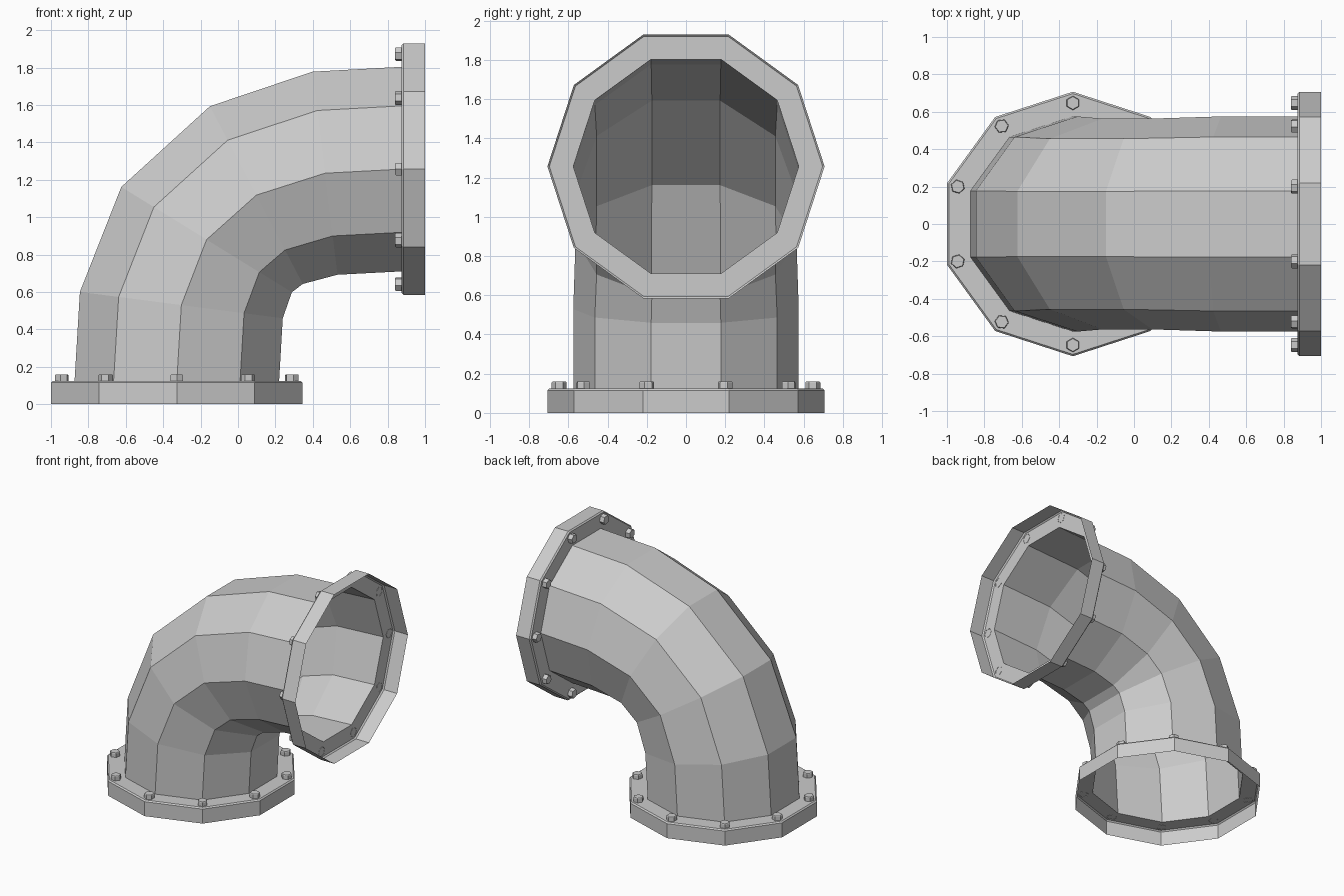
import bpy, bmesh
from math import sin, cos, radians

if "Cube" in bpy.data.objects:
    bpy.data.objects.remove(bpy.data.objects["Cube"])

SIDES = 10
CX, CZ = -0.327, 1.257      # axis of the bottom opening / height of the side opening


def ring_point(x, z, tilt, r, ang):
    t, a = radians(tilt), radians(ang)
    u = r * cos(a)
    return (x + u * cos(t), r * sin(a), z - u * sin(t))


def new_object(name, bm):
    me = bpy.data.meshes.new(name)
    bm.to_mesh(me)
    bm.free()
    ob = bpy.data.objects.new(name, me)
    bpy.context.collection.objects.link(ob)
    return ob


def sweep(name, rings):
    """Open flat-faced shell through ten-sided rings of (x, z, tilt, radius)."""
    bm = bmesh.new()
    loops = [[bm.verts.new(ring_point(*r, 18 + 36 * k)) for k in range(SIDES)]
             for r in rings]
    for a, b in zip(loops, loops[1:]):
        for i in range(SIDES):
            j = (i + 1) % SIDES
            bm.faces.new((a[i], a[j], b[j], b[i]))
    return new_object(name, bm)


def bolts(name, place, tilt, flip):
    """Ring of hexagonal bolt heads; place(h) gives the centre at depth h."""
    bm = bmesh.new()
    for k in range(SIDES):
        ang = 18 + 36 * k
        loops = []
        for h, r in ((0.123, 0.038), (0.155, 0.038), (0.160, 0.034)):
            cx, cy, cz = ring_point(*place(h), tilt, 0.647, ang)
            loop = []
            for s in range(6):
                px, py, pz = ring_point(cx, cz, tilt, r, ang + 60 * s)
                loop.append(bm.verts.new((px, cy + py, pz)))
            loops.append(loop)
        for a, b in zip(loops, loops[1:]):
            for i in range(6):
                j = (i + 1) % 6
                bm.faces.new((a[i], a[j], b[j], b[i]))
        bm.faces.new(loops[-1])
    if flip:
        bmesh.ops.reverse_faces(bm, faces=bm.faces)
    return new_object(name, bm)


def base(h):
    return (CX, h)


def side(h):
    return (1 - h, CZ)


# Elbow pipe, a thin open shell
R = 0.575
sweep("elbow_pipe", [
    (*base(0.125), 0, R), (-0.303, 0.53, 7.4, R), (-0.168, 0.88, 31.7, R * 0.98),
    (0.098, 1.118, 62.4, R * 0.98), (0.465, 1.235, 83, R), (*side(0.125), 90, R)])

# Hollow flanges: outer wall, small bevel, annular plate
profile = [(0, 0.707), (0.115, 0.707), (0.125, 0.697), (0.125, R)]
sweep("base_flange", [(*base(h), 0, r) for h, r in profile])
sweep("side_flange", [(*side(h), 90, r) for h, r in reversed(profile)])

# Bolt heads
bolts("base_bolts", base, 0, False)
bolts("side_bolts", side, 90, True)
